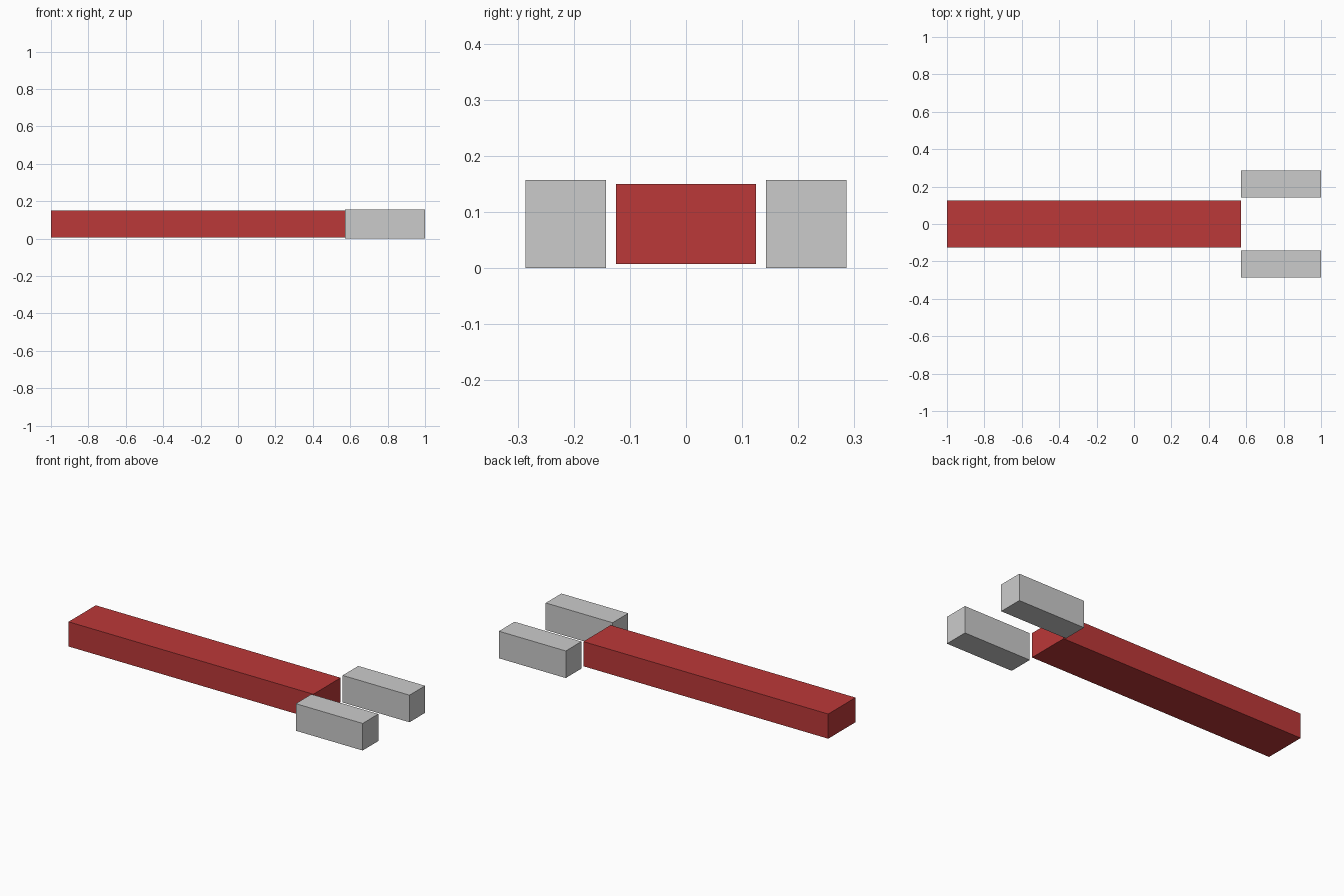
import bpy

if "Cube" in bpy.data.objects:
    bpy.data.objects.remove(bpy.data.objects["Cube"])


def box(name, lo, hi):
    """Axis-aligned box between two corners."""
    centre = [(a + b) / 2 for a, b in zip(lo, hi)]
    bpy.ops.mesh.primitive_cube_add(size=1, location=centre)
    obj = bpy.context.object
    obj.name = name
    obj.scale = [b - a for a, b in zip(lo, hi)]
    bpy.ops.object.transform_apply(location=False, rotation=False, scale=True)
    return obj


# Long red handle
handle = box("handle", (-1, -0.125, 0.007), (0.571, 0.125, 0.15))
red = bpy.data.materials.new("red")
red.diffuse_color = (0.5, 0.04, 0.04, 1)
red.use_nodes = True
red.node_tree.nodes["Principled BSDF"].inputs["Base Color"].default_value = red.diffuse_color
handle.data.materials.append(red)

# Pair of grey prongs, one mirrored to each side
for side, name in ((-1, "front_prong"), (1, "back_prong")):
    y0, y1 = sorted((side * 0.143, side * 0.286))
    box(name, (0.571, y0, 0), (1, y1, 0.157))
